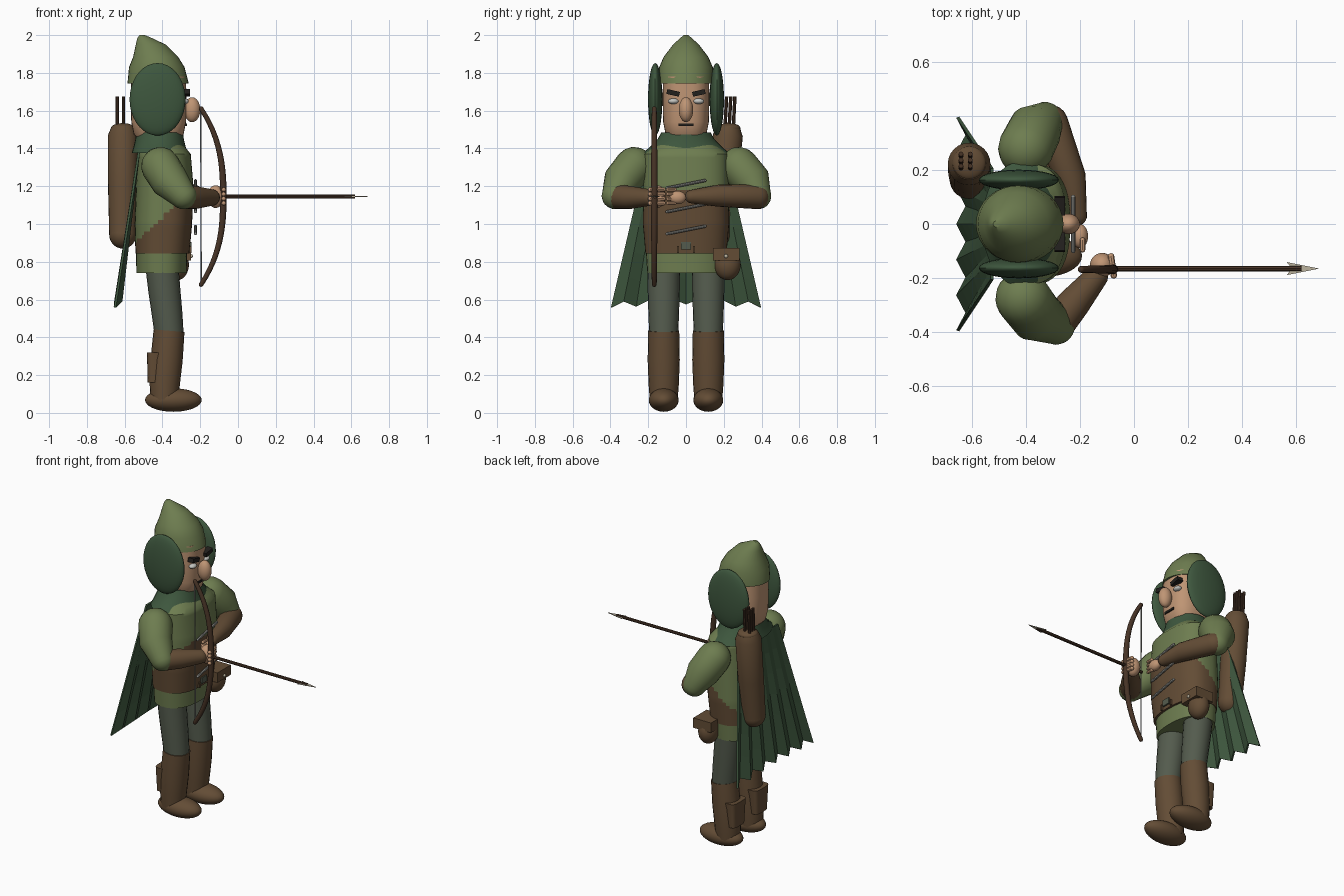
import bpy, bmesh, math
from mathutils import Vector, Matrix

if "Cube" in bpy.data.objects:
    bpy.data.objects.remove(bpy.data.objects["Cube"])


def material(name, r, g, b):
    m = bpy.data.materials.new(name)
    m.diffuse_color = (r, g, b, 1)
    m.use_nodes = True
    m.node_tree.nodes["Principled BSDF"].inputs["Base Color"].default_value = m.diffuse_color
    return m


LEAF = material("leaf green", 0.155, 0.205, 0.080)
FOREST = material("forest green", 0.048, 0.095, 0.048)
GREY_GREEN = material("grey green", 0.088, 0.105, 0.075)
BROWN = material("leather brown", 0.125, 0.073, 0.036)
WOOD = material("dark wood", 0.062, 0.033, 0.019)
SKIN = material("skin", 0.52, 0.30, 0.175)
BLACK = material("near black", 0.016, 0.014, 0.012)
STEEL = material("steel", 0.26, 0.26, 0.24)
WHITE = material("eye white", 0.55, 0.55, 0.52)
TIP = material("pale tip", 0.50, 0.45, 0.34)


def finish(name, bm, *mats, smooth=True):
    bmesh.ops.recalc_face_normals(bm, faces=bm.faces)
    me = bpy.data.meshes.new(name)
    bm.to_mesh(me)
    bm.free()
    for m in mats:
        me.materials.append(m)
    if smooth:
        me.shade_smooth()
        me.set_sharp_from_angle(angle=math.radians(40))
    ob = bpy.data.objects.new(name, me)
    bpy.context.collection.objects.link(ob)
    return ob


def skin_rings(bm, rings):
    """Join rings of points with quads and close both ends."""
    vs = [[bm.verts.new(p) for p in r] for r in rings]
    n = len(vs[0])
    for a, b in zip(vs, vs[1:]):
        for i in range(n):
            j = (i + 1) % n
            bm.faces.new((a[i], a[j], b[j], b[i]))
    bm.faces.new(vs[0])
    bm.faces.new(vs[-1])


def loft(name, rows, mat, y=0.0, n=32, power=1.0):
    """Upright body from rows of (z, centre x, radius x, radius y)."""
    def p(v):
        return math.copysign(abs(v) ** power, v)
    bm = bmesh.new()
    ang = [2 * math.pi * i / n for i in range(n)]
    skin_rings(bm, [[(cx + rx * p(math.cos(a)), y + ry * p(math.sin(a)), z)
                     for a in ang] for z, cx, rx, ry in rows])
    return finish(name, bm, mat)


def limb(name, pts, mat, n=20, rounded=True):
    """Tube through (x, y, z, radius) points, optionally with round ends."""
    c = [Vector(p[:3]) for p in pts]
    r = [p[3] for p in pts]
    t = [(c[min(i + 1, len(c) - 1)] - c[max(i - 1, 0)]).normalized() for i in range(len(c))]
    rows = list(zip(c, t, r))
    if rounded:
        steps = [math.radians(d) for d in (80, 60, 40, 20)]
        start = [(c[0] - t[0] * r[0] * math.sin(s), t[0], r[0] * math.cos(s)) for s in steps]
        end = [(c[-1] + t[-1] * r[-1] * math.sin(s), t[-1], r[-1] * math.cos(s)) for s in steps[::-1]]
        rows = start + rows + end
    ref = min((Vector((1, 0, 0)), Vector((0, 1, 0)), Vector((0, 0, 1))), key=lambda v: abs(v.dot(t[0])))
    rings = []
    for co, tan, rad in rows:
        u = (ref - tan * ref.dot(tan)).normalized()
        w = tan.cross(u)
        rings.append([co + rad * (u * math.cos(k * 2 * math.pi / n) + w * math.sin(k * 2 * math.pi / n))
                      for k in range(n)])
    bm = bmesh.new()
    skin_rings(bm, rings)
    return finish(name, bm, mat)


def ball(name, loc, size, mat):
    bm = bmesh.new()
    bmesh.ops.create_uvsphere(bm, u_segments=28, v_segments=18, radius=1,
                              matrix=Matrix.Translation(loc) @ Matrix.Diagonal((*size, 1)))
    return finish(name, bm, mat)


def box(name, loc, size, mat, tilt=0.0):
    bm = bmesh.new()
    bmesh.ops.create_cube(bm, size=1, matrix=Matrix.Translation(loc) @ Matrix.Rotation(tilt, 4, 'X')
                          @ Matrix.Diagonal((*size, 1)))
    return finish(name, bm, mat, smooth=False)


# Legs, boots and feet
for side, s in (("right", -1), ("left", 1)):
    y = 0.118 * s
    limb(side + "_trouser", [(-.365, y, .42, .077), (-.375, y, .52, .081), (-.39, y, .65, .085),
                             (-.405, y, .80, .088)], GREY_GREEN, rounded=False)
    limb(side + "_boot", [(-.39, y, .06, .073), (-.388, y, .15, .08), (-.378, y, .28, .085),
                          (-.365, y, .435, .082)], BROWN, rounded=False)
    ball(side + "_foot", (-.342, y, .068), (.15, .079, .062), BROWN)
    loft(side + "_boot_flap", [(.16, -.44, .038, .06), (.32, -.44, .042, .072)], BROWN, y=y, power=.5)

# Tunic body with a leather vest over the front
loft("tunic_skirt", [(.74, -.405, .133, .205), (.855, -.405, .135, .213)], LEAF, power=.85)
key = [(.845, -.40, .143, .215), (1.0, -.395, .152, .228), (1.2, -.388, .152, .226),
       (1.37, -.39, .140, .222), (1.42, -.40, .11, .16)]
rows = []
for a, b in zip(key, key[1:]):
    steps = max(1, round((b[0] - a[0]) / .02))
    rows += [tuple(p + (q - p) * k / steps for p, q in zip(a, b)) for k in range(steps)]
torso = loft("torso", rows + key[-1:], LEAF, n=48, power=.8)
torso.data.materials.append(BROWN)
for f in torso.data.polygons:
    x, _, z = f.center
    f.material_index = int(z < 1.26 and x > -.55 + 1.1 * max(0, z - .90))
box("buckle", (-.252, 0, .885), (.014, .055, .04), GREY_GREEN)
for s in (-1, 1):
    box("buckle_side", (-.252, .042 * s, .865), (.012, .012, .035), BROWN)

# Slanted metal fastenings on the chest
for i, z in enumerate((1.21, 1.085, .968)):
    limb(f"chest_rod_{i + 1}", [(-.225, -.10, z - .02, .008), (-.225, .10, z + .02, .008)], STEEL, n=8)

# Belt pouch
ball("pouch", (-.32, .22, .785), (.06, .07, .082), BROWN)
box("pouch_flap", (-.315, .212, .84), (.13, .14, .065), BROWN)
ball("pouch_button", (-.247, .212, .83), (.008, .01, .01), TIP)

# Scarf, head and face
loft("scarf", [(1.375, -.415, .148, .232), (1.40, -.415, .140, .20), (1.45, -.415, .128, .15),
               (1.485, -.415, .125, .13)], FOREST)
loft("head", [(1.44, -.42, .10, .09), (1.475, -.42, .132, .108), (1.54, -.42, .145, .121),
              (1.66, -.42, .147, .124), (1.78, -.42, .145, .122)], SKIN, power=.75)
ball("nose", (-.243, 0, 1.605), (.043, .038, .066), SKIN)
box("mouth", (-.275, 0, 1.525), (.008, .082, .014), BLACK)
for side, s in (("right", -1), ("left", 1)):
    ball(side + "_eye", (-.283, .067 * s, 1.65), (.022, .028, .015), WHITE)
    box(side + "_eyebrow", (-.275, .068 * s, 1.694), (.04, .068, .026), BLACK, tilt=.22 * s)
    ball(side + "_ear_flap", (-.426, .163 * s, 1.66), (.148, .038, .192), FOREST)

# Pointed hat leaning back
loft("hat", [(1.745, -.423, .162, .145), (1.83, -.430, .147, .142), (1.885, -.436, .119, .118),
             (1.95, -.462, .079, .068), (1.985, -.495, .038, .030), (2.0, -.507, .014, .012)], LEAF)

# Arms and hands
limb("right_sleeve", [(-.41, -.275, 1.305, .103), (-.36, -.34, 1.225, .10), (-.29, -.375, 1.15, .072)], LEAF)
limb("left_sleeve", [(-.40, .28, 1.305, .103), (-.365, .35, 1.225, .10), (-.33, .38, 1.15, .072)], LEAF)
limb("right_forearm", [(-.285, -.37, 1.145, .066), (-.22, -.29, 1.14, .06), (-.14, -.195, 1.14, .044)], BROWN)
limb("left_forearm", [(-.31, .375, 1.145, .066), (-.235, .17, 1.15, .058), (-.21, .03, 1.145, .036)], BROWN)
ball("right_hand", (-.118, -.152, 1.145), (.045, .045, .06), SKIN)
ball("left_hand", (-.20, -.045, 1.14), (.03, .045, .035), SKIN)
for i in range(4):
    z = 1.11 + i * .024
    limb(f"right_finger_{i + 1}", [(-.085, -.12, z, .012), (-.075, -.19, z, .012)], SKIN, n=8)
    limb(f"left_finger_{i + 1}", [(-.19, -.06, z, .01), (-.19, -.095, z, .01)], SKIN, n=8)

# Bow, string and nocked arrow
bow = []
for k in range(25):
    a = -1 + k / 12
    bow.append((-.195 + .117 * (1 - abs(a) ** 2.6), -.168, 1.145 + .465 * a, .019 - .006 * abs(a)))
limb("bow", bow, WOOD, n=10)
limb("bowstring", [(-.195, -.168, .68, .004), (-.197, -.168, 1.61, .004)], STEEL, n=6)
limb("arrow_shaft", [(-.2, -.165, 1.145, .010), (.62, -.165, 1.145, .010)], WOOD, n=8, rounded=False)
bm = bmesh.new()
head = [(.685, 0), (.565, .024), (.585, 0), (.565, -.024)]
skin_rings(bm, [[(x, -.165 + y, z) for x, y in head] for z in (1.143, 1.147)])
finish("arrow_head", bm, TIP, smooth=False)

# Quiver with spare arrows
limb("quiver", [(-.61, .165, .945, .072), (-.61, .195, 1.2, .078), (-.61, .222, 1.47, .079),
                (-.61, .226, 1.51, .062)], BROWN, n=24, rounded=False)
ball("quiver_bottom", (-.61, .165, .945), (.072, .072, .075), BROWN)
ball("quiver_top", (-.61, .226, 1.508), (.062, .062, .026), BROWN)
for i in range(6):
    x, y = -.628 + .034 * (i % 2) - .012, .205 + .022 * (i // 2)
    limb(f"spare_arrow_{i + 1}", [(x, y, 1.48, .009), (x, y + .01, 1.675, .009)], WOOD, n=8, rounded=False)

# Pleated cape hanging from the shoulders
bm = bmesh.new()
cols, levels = 12, 6
grid = []
for r in range(levels + 1):
    t = r / levels
    row = []
    for c in range(cols + 1):
        u = 2 * c / cols - 1
        fold = 1 if c % 2 else -1
        row.append(bm.verts.new((-.525 - .11 * t + .017 * fold * t, u * (.205 + .19 * t),
                                 1.38 - (.79 + .015 * -fold + .018 * abs(u)) * t)))
    grid.append(row)
for a, b in zip(grid, grid[1:]):
    for i in range(cols):
        bm.faces.new((a[i], a[i + 1], b[i + 1], b[i]))
cape = finish("cape", bm, FOREST, smooth=False)
mod = cape.modifiers.new("thickness", 'SOLIDIFY')
mod.thickness = .012
mod.offset = 0
